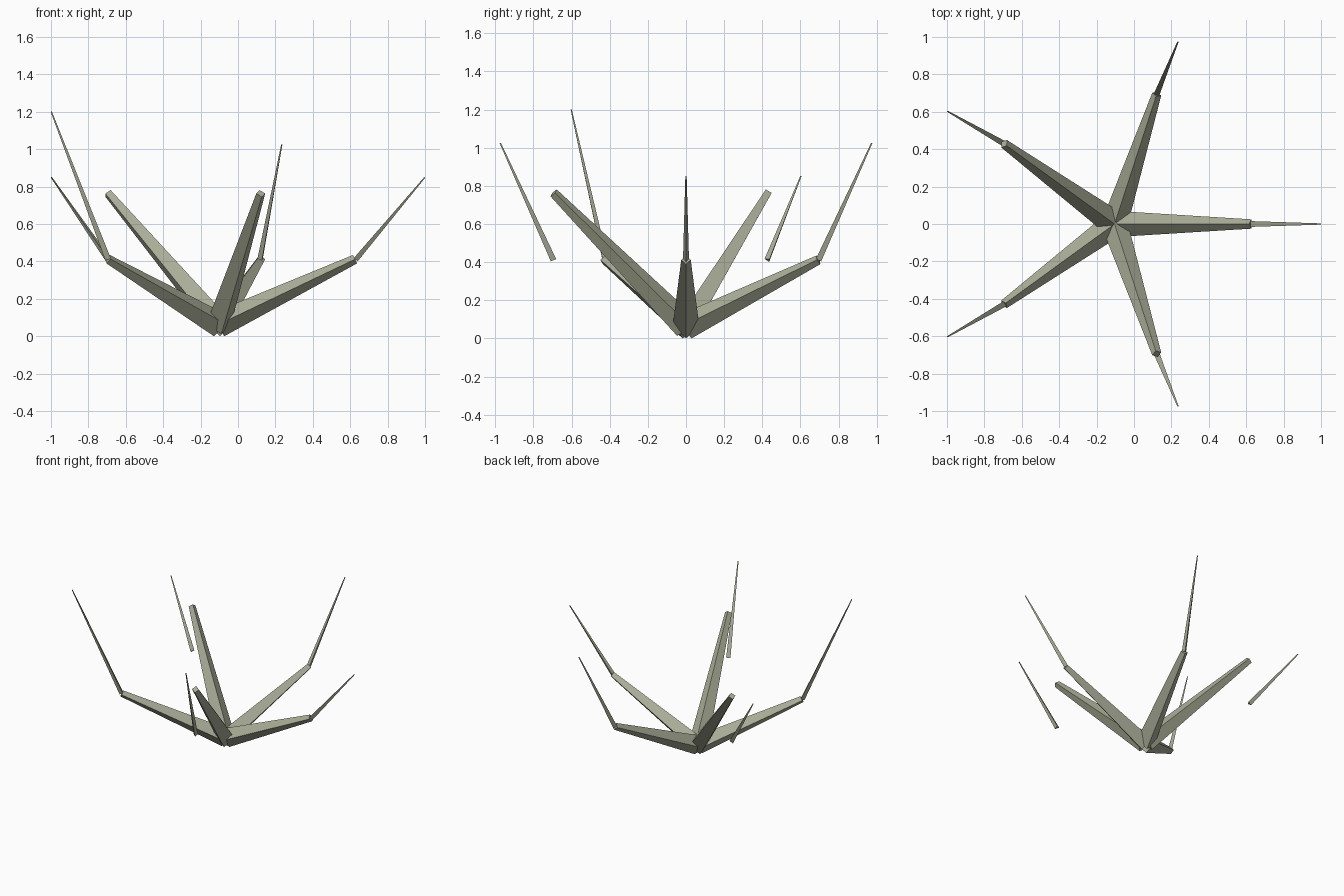
import bpy, math
from mathutils import Vector

if "Cube" in bpy.data.objects:
    bpy.data.objects.remove(bpy.data.objects["Cube"])

# muted olive grey
olive = bpy.data.materials.new("olive_grey")
olive.diffuse_color = (0.40, 0.42, 0.31, 1)
olive.use_nodes = True
olive.node_tree.nodes["Principled BSDF"].inputs["Base Color"].default_value = olive.diffuse_color


def spike(name, start, end, r_start, r_end, sides):
    """Tapered bar with flat sides and one edge along its underside."""
    start, end = Vector(start), Vector(end)
    d = (end - start).normalized()
    side = d.cross(Vector((0, 0, 1))).normalized()
    up = side.cross(d)
    verts = []
    for p, r in ((start, r_start), (end, r_end)):
        for i in range(sides):
            a = i * math.tau / sides - math.pi / 2
            verts.append(p + r * (math.cos(a) * side + math.sin(a) * up))
    faces = [(i, (i + 1) % sides, (i + 1) % sides + sides, i + sides) for i in range(sides)]
    faces += [tuple(reversed(range(sides))), tuple(range(sides, 2 * sides))]
    mesh = bpy.data.meshes.new(name)
    mesh.from_pydata(verts, [], faces)
    mesh.update()
    # make the faces point outward
    f = mesh.polygons[0]
    if f.normal.dot(f.center - (start + end) / 2) < 0:
        mesh.flip_normals()
    mesh.materials.append(olive)
    obj = bpy.data.objects.new(name, mesh)
    bpy.context.collection.objects.link(obj)
    return obj


CX, REACH, HUB_Z, ELBOW_Z = -0.104, 0.73, 0.063, 0.412
# height of each lower arm's outer end, and the tip point of each upper spike
arms = [
    (0.412, (0.998, 0.0, 0.85)),
    (0.412, (0.235, 0.974, 1.025)),
    (0.763, (-0.998, 0.603, 0.85)),
    (0.412, (-0.998, -0.603, 1.20)),
    (0.763, (0.235, -0.974, 1.025)),
]

for i, (z, tip) in enumerate(arms):
    a = i * math.tau / 5
    x, y = CX + REACH * math.cos(a), REACH * math.sin(a)
    # four-sided lower arm from the shared hub
    spike(f"lower_arm_{i + 1}", (CX, 0, HUB_Z), (x, y, z), 0.07, 0.025, 4)
    # thin three-sided upper spike, always starting at elbow height
    spike(f"upper_spike_{i + 1}", (x, y, ELBOW_Z), tip, 0.018, 0.004, 3)
